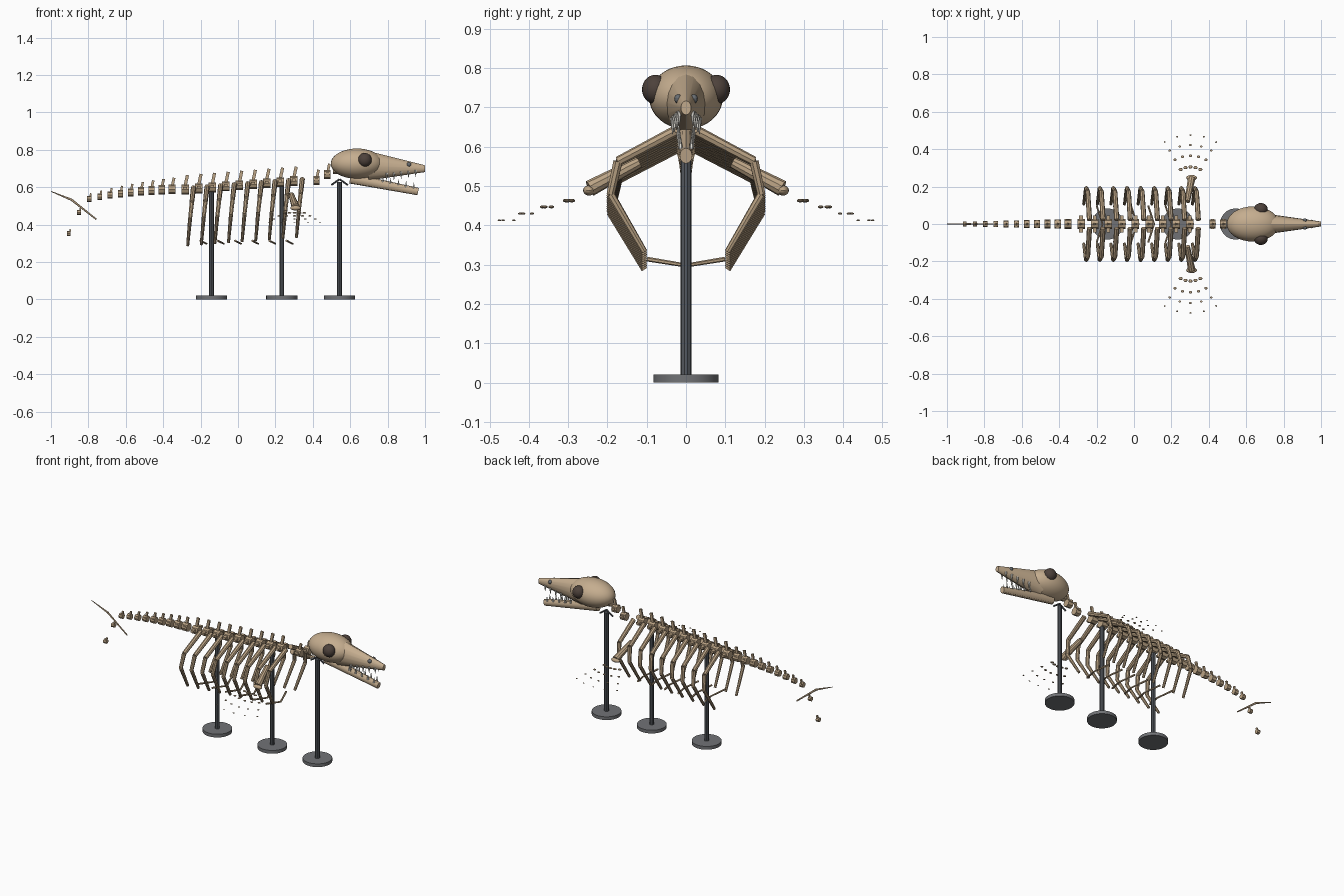
import bpy, bmesh, math
from mathutils import Vector, Matrix

if "Cube" in bpy.data.objects:
    bpy.data.objects.remove(bpy.data.objects["Cube"])


def material(name, rgb):
    m = bpy.data.materials.new(name)
    m.diffuse_color = (*rgb, 1)
    m.use_nodes = True
    m.node_tree.nodes["Principled BSDF"].inputs["Base Color"].default_value = m.diffuse_color
    return m


SKULL = material("pale_bone", (0.56, 0.42, 0.275))
BONE = material("brown_bone", (0.50, 0.37, 0.235))
TOOTH = material("ivory", (0.80, 0.78, 0.72))
EYE = material("dark_brown", (0.075, 0.054, 0.044))
NOSE = material("dark_slate", (0.14, 0.155, 0.17))
POST = material("post_metal", (0.095, 0.105, 0.12))
BASE = material("base_grey", (0.165, 0.17, 0.18))


def rod(bm, p, q, r1, r2, n=8, wide=1.0):
    """Tapered rod from p to q; wide scales its horizontal width."""
    p, q = Vector(p), Vector(q)
    d = q - p
    m = (Matrix.Translation((p + q) / 2)
         @ d.to_track_quat('Z', 'Y').to_matrix().to_4x4()
         @ Matrix.Diagonal((wide, 1, 1, 1)))
    bmesh.ops.create_cone(bm, cap_ends=True, segments=n, radius1=r1,
                          radius2=r2, depth=d.length, matrix=m)


def ball(bm, c, r, u=24, v=14):
    bmesh.ops.create_uvsphere(bm, u_segments=u, v_segments=v, radius=1,
                              matrix=Matrix.Translation(c) @ Matrix.Diagonal((*r, 1)))


def box(bm, c, size, tilt=0.0):
    bmesh.ops.create_cube(bm, size=1, matrix=Matrix.Translation(c)
                          @ Matrix.Rotation(tilt, 4, 'Y') @ Matrix.Diagonal((*size, 1)))


def part(name, mat, build):
    """Run build(bm) and turn the result into a named object."""
    bm = bmesh.new()
    build(bm)
    me = bpy.data.meshes.new(name)
    bm.to_mesh(me)
    bm.free()
    me.materials.append(mat)
    ob = bpy.data.objects.new(name, me)
    bpy.context.collection.objects.link(ob)
    bpy.ops.object.select_all(action='DESELECT')
    ob.select_set(True)
    bpy.context.view_layer.objects.active = ob
    bpy.ops.object.shade_smooth_by_angle(angle=math.radians(30))
    return ob


SIDES = (-1, 1)

# Skull: braincase, snout and lower jaw
part("cranium", SKULL, lambda bm: ball(bm, (0.636, 0, 0.726), (0.14, 0.094, 0.081), 32, 20))
part("snout", SKULL, lambda bm: rod(bm, (0.70, 0, 0.714), (1.0, 0, 0.699), 0.078, 0.018, 16, 0.72))
part("lower_jaw", SKULL, lambda bm: rod(bm, (0.60, 0, 0.648), (0.963, 0, 0.577), 0.028, 0.020, 12, 0.80))


# Eyes and nostrils
def eyes(bm):
    for s in SIDES:
        ball(bm, (0.678, s * 0.078, 0.746), (0.037, 0.034, 0.037))


def nostrils(bm):
    for s in SIDES:
        ball(bm, (0.914, s * 0.020, 0.722), (0.012, 0.010, 0.012), 12, 8)


part("eyes", EYE, eyes)
part("nostrils", NOSE, nostrils)


# Teeth
def upper_teeth(bm):
    for s in SIDES:
        for i in range(5):
            t = i / 4
            x, y, z = 0.795 + 0.155 * t, s * (0.034 - 0.017 * t), 0.675 + 0.016 * t
            rod(bm, (x, y, z), (x, y, z - 0.044 + 0.008 * t), 0.007, 0.0008, 6)


def lower_teeth(bm):
    for s in SIDES:
        for i in range(5):
            t = i / 4
            x, y, z = 0.775 + 0.165 * t, s * (0.019 - 0.005 * t), 0.628 - 0.034 * t
            rod(bm, (x, y, z), (x, y, z + 0.031), 0.006, 0.0008, 6)


part("upper_teeth", TOOTH, upper_teeth)
part("lower_teeth", TOOTH, lower_teeth)


# Backbone
def vertebra(bm, x, z, r, length, spine, wing=0.0):
    rod(bm, (x - length / 2, 0, z), (x + length / 2, 0, z), r, r, 8)
    if spine:
        box(bm, (x + 0.006, 0, z + r + spine / 2 - 0.006),
            (length * 0.42, 0.010, spine + 0.012), math.radians(12))
    if wing:
        box(bm, (x, 0, z + 0.006), (length * 0.5, wing * 2, 0.014))


TRUNK = [(-0.283 + 0.0727 * i, 0.588 + 0.0056 * i) for i in range(9)]


def trunk(bm):
    for x, z in TRUNK:
        vertebra(bm, x, z, 0.026, 0.040, 0.052, 0.046)


def neck(bm):
    for x, z in ((0.42, 0.636), (0.478, 0.668), (0.525, 0.695)):
        vertebra(bm, x, z, 0.024, 0.034, 0.034, 0.028)


def tail(bm):
    for i in range(9):
        t = i / 8
        x = -0.353 - 0.442 * t
        vertebra(bm, x, 0.589 - 0.014 * t - 0.037 * t * t, 0.026 - 0.010 * t,
                 0.036 - 0.014 * t, 0.036 - 0.022 * t, 0.024 - 0.010 * t)
    for x, z in ((-0.85, 0.466), (-0.904, 0.352)):
        vertebra(bm, x, z, 0.0135, 0.019, 0.010)


part("trunk_vertebrae", BONE, trunk)
part("neck_vertebrae", BONE, neck)
part("tail_vertebrae", BONE, tail)


# Tail fin: two thin tapering lobes
def fin(bm):
    root = (-0.89, 0, 0.533)
    rod(bm, root, (-1.0, 0, 0.578), 0.006, 0.002, 8, 0.7)
    rod(bm, root, (-0.757, 0, 0.428), 0.006, 0.004, 8, 0.7)


part("tail_fin", BONE, fin)


# Ribs: three bent segments on each side
def ribs(bm):
    for vx, z in TRUNK:
        for s in SIDES:
            path = [(vx + 0.045, s * 0.022, z + 0.010), (vx + 0.036, s * 0.173, z - 0.070),
                    (vx + 0.027, s * 0.192, z - 0.154), (vx + 0.014, s * 0.106, z - 0.300)]
            radii = (0.014, 0.0125, 0.011, 0.008)
            for i in range(3):
                rod(bm, path[i], path[i + 1], radii[i], radii[i + 1], 8)


# Belly ribs: shallow V rods near the midline
def belly_ribs(bm):
    for i in range(6):
        x = -0.20 + 0.092 * i
        for s in SIDES:
            rod(bm, (x, s * 0.098, 0.314), (x + 0.032, 0, 0.298), 0.006, 0.005, 6)


part("ribs", BONE, ribs)
part("belly_ribs", BONE, belly_ribs)


# Flippers: upper arm bone with end knob, then a fan of small finger bones
def arms(bm):
    for s in SIDES:
        rod(bm, (0.285, s * 0.12, 0.560), (0.308, s * 0.245, 0.494), 0.015, 0.021, 10)
        ball(bm, (0.308, s * 0.247, 0.489), (0.029, 0.015, 0.013), 16, 10)


def fingers(bm):
    rows = ((0.105, 0.463, 0.011), (0.165, 0.447, 0.009), (0.222, 0.430, 0.007), (0.275, 0.413, 0.0055))
    for s in SIDES:
        for dist, z, r in rows:
            for k in range(5):
                a = math.radians(-30 + 15 * k)
                ball(bm, (0.302 + dist * math.sin(a), s * (0.20 + dist * math.cos(a)), z),
                     (r, r * 0.8, r * 0.42), 10, 6)


part("flipper_arms", BONE, arms)
part("flipper_fingers", BONE, fingers)

# Display stands
STANDS = ((-0.141, 0.575), (0.234, 0.605), (0.543, 0.628))


def posts(bm):
    for x, top in STANDS:
        rod(bm, (x, 0, 0.01), (x, 0, top), 0.0135, 0.0135, 10)


def bases(bm):
    for x, _ in STANDS:
        rod(bm, (x, 0, 0), (x, 0, 0.02), 0.083, 0.083, 40)


def cradle(bm):
    for s in SIDES:
        rod(bm, (0.543, 0, 0.643), (0.543 + s * 0.044, 0, 0.612), 0.005, 0.005, 8)


part("stand_posts", POST, posts)
part("stand_bases", BASE, bases)
part("skull_cradle", POST, cradle)
